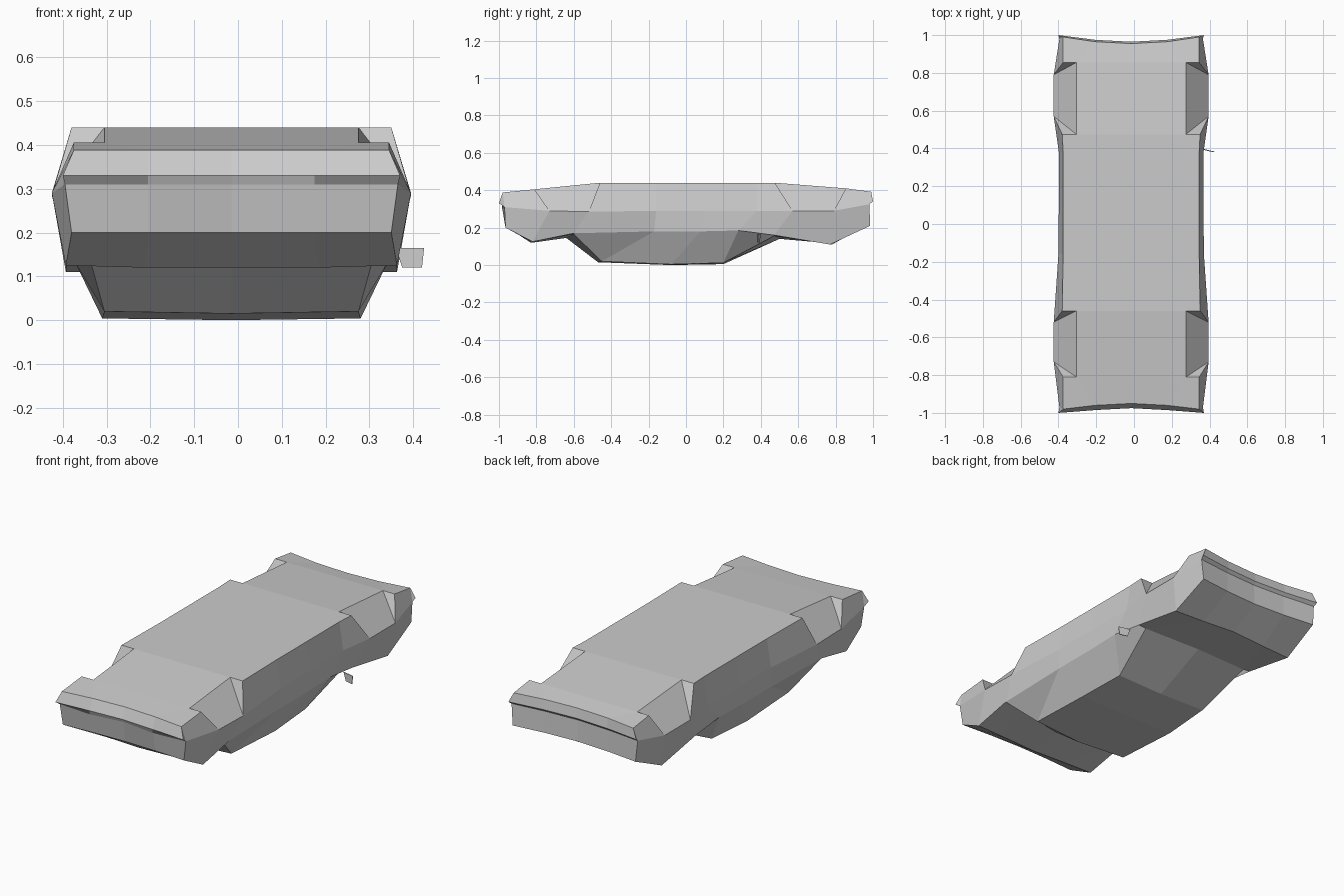
import bpy
import bmesh

cube = bpy.data.objects.get("Cube")
if cube:
    bpy.data.objects.remove(cube, do_unlink=True)

grey = bpy.data.materials.new("plain_grey")
grey.use_nodes = True
colour = (0.6, 0.6, 0.6, 1)
grey.diffuse_color = colour
grey.node_tree.nodes["Principled BSDF"].inputs["Base Color"].default_value = colour

CENTRE_X = -0.015   # the body sits off centre because of the one side mirror


def finish(bm, name, x=0.0):
    """Turn a bmesh into a flat shaded grey object."""
    bmesh.ops.recalc_face_normals(bm, faces=bm.faces)
    mesh = bpy.data.meshes.new(name)
    bm.to_mesh(mesh)
    bm.free()
    mesh.materials.append(grey)
    obj = bpy.data.objects.new(name, mesh)
    obj.location.x = x
    bpy.context.collection.objects.link(obj)
    return obj


def station(bm, floor, belt, shoulder, low, low_mid):
    """Half cross-section from the floor centre round to the roof centre."""
    y, z, edge_x = floor
    points = [(0, y, z), (0.29, y, z), (edge_x, y, z),
              belt, shoulder, low, (0, *low_mid)]
    return [bm.verts.new(p) for p in points]


def end_cap(bm, levels):
    """Bumper end: each level is corner x, height and y at centre, middle, corner."""
    grid = []
    for corner_x, z, *ys in levels:
        grid.append([bm.verts.new((x, y, z)) for x, y in zip((0, 0.19, corner_x), ys)])
    for upper, lower in zip(grid, grid[1:]):
        for i in range(2):
            bm.faces.new((upper[i], upper[i + 1], lower[i + 1], lower[i]))
    top, lip, groove, bottom = grid
    return top + [groove[2]] + bottom[::-1], lip[2]


def skin(bm, a, b, arch=False):
    """Join two stations; an arch cuts the floor corner with one sloping face."""
    for i in range(6):
        if arch and i in (1, 2):
            continue
        bm.faces.new((a[i], a[i + 1], b[i + 1], b[i]))
    if arch:
        bm.faces.new((a[1], a[3], b[3], b[1]))
        for s in (a, b):
            bm.faces.new((s[1], s[2], s[3]))


# Overturned car body: floor on top, cabin and roof below
bm = bmesh.new()
front, front_lip = end_cap(bm, [
    (0.36, 0.388, -0.95, -0.96, -0.98),
    (0.385, 0.33, -0.975, -0.985, -1.0),
    (0.38, 0.31, -0.96, -0.984, -0.97),
    (0.365, 0.2, -0.95, -0.955, -0.965)])
back, back_lip = end_cap(bm, [
    (0.36, 0.392, 0.955, 0.965, 0.99),
    (0.385, 0.34, 0.965, 0.975, 1.0),
    (0.38, 0.325, 0.95, 0.96, 0.98),
    (0.37, 0.21, 0.955, 0.965, 0.985)])

front_arch_a = station(bm, (-0.81, 0.405, 0.36), (-0.73, 0.41, 0.29)[::1] and (0.41, -0.73, 0.29),
                       (0.378, -0.82, 0.125), (0.2, -0.82, 0.12), (-0.83, 0.12))
front_arch_b = station(bm, (-0.46, 0.44, 0.365), (0.41, -0.52, 0.285),
                       (0.38, -0.6, 0.17), (0.33, -0.6, 0.165), (-0.64, 0.145))
cabin_front = station(bm, (-0.16, 0.44, 0.36), (0.385, -0.16, 0.29),
                      (0.38, -0.17, 0.18), (0.29, -0.45, 0.02), (-0.47, 0.015))
cabin_mid = station(bm, (0.1, 0.44, 0.36), (0.383, 0.1, 0.29),
                    (0.38, 0.08, 0.18), (0.295, -0.08, 0.004), (-0.08, 0))
cabin_back = station(bm, (0.38, 0.44, 0.36), (0.383, 0.38, 0.29),
                     (0.38, 0.28, 0.185), (0.28, 0.2, 0.012), (0.2, 0.005))
back_arch_a = station(bm, (0.475, 0.44, 0.365), (0.41, 0.57, 0.29),
                      (0.375, 0.47, 0.16), (0.33, 0.47, 0.155), (0.5, 0.14))
back_arch_b = station(bm, (0.855, 0.41, 0.36), (0.41, 0.79, 0.29),
                      (0.378, 0.77, 0.11), (0.2, 0.78, 0.11), (0.79, 0.115))

rows = [front, front_arch_a, front_arch_b, cabin_front, cabin_mid,
        cabin_back, back_arch_a, back_arch_b, back]
for i, (a, b) in enumerate(zip(rows, rows[1:])):
    skin(bm, a, b, arch=i in (1, 6))

# Close the lip ends at the bumper corners
for end, lip in ((front, front_lip), (back, back_lip)):
    bm.faces.new((end[2], lip, end[3]))

bmesh.ops.mirror(bm, geom=bm.verts[:] + bm.edges[:] + bm.faces[:],
                 axis='X', merge_dist=0.0005)
finish(bm, "car_body", CENTRE_X)

# Single side mirror, a thin tapered plate
bm = bmesh.new()
outline = [(0.36, 0.394, 0.165), (0.425, 0.38, 0.165),
           (0.42, 0.38, 0.12), (0.375, 0.392, 0.12)]
plate = bm.faces.new([bm.verts.new(p) for p in outline])
solid = bmesh.ops.extrude_face_region(bm, geom=[plate])
bmesh.ops.translate(bm, vec=(0, 0.004, 0),
                    verts=[g for g in solid["geom"] if isinstance(g, bmesh.types.BMVert)])
finish(bm, "side_mirror")
